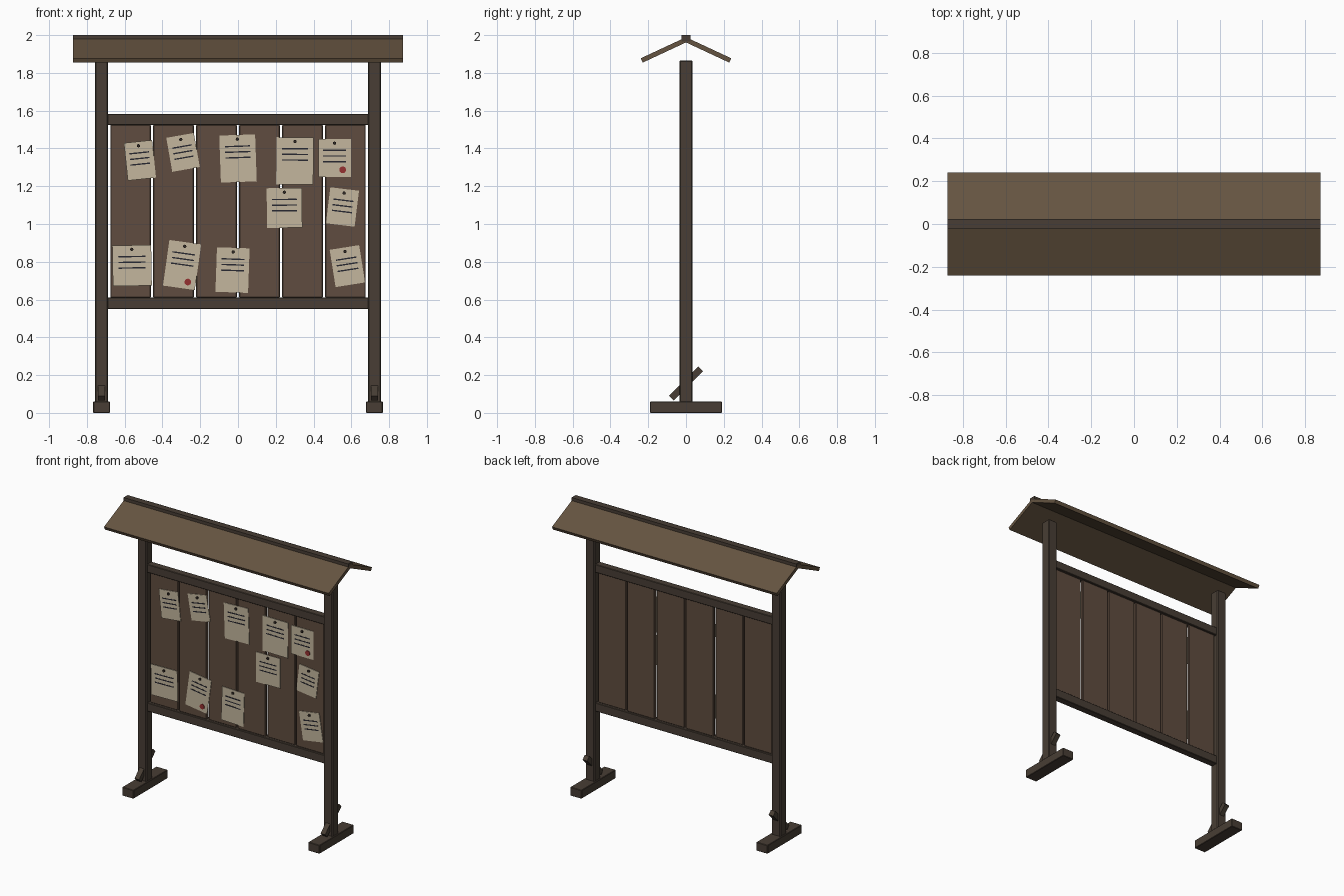
import bpy
from math import radians
from mathutils import Matrix, Vector

if "Cube" in bpy.data.objects:
    bpy.data.objects.remove(bpy.data.objects["Cube"])


def material(name, r, g, b):
    m = bpy.data.materials.new(name)
    m.diffuse_color = (r, g, b, 1)
    m.use_nodes = True
    m.node_tree.nodes["Principled BSDF"].inputs["Base Color"].default_value = m.diffuse_color
    return m


DARK = material("dark_wood", 0.065, 0.048, 0.035)
PLANK = material("plank_wood", 0.115, 0.073, 0.05)
ROOF = material("roof_wood", 0.13, 0.088, 0.052)
PAPER = material("paper", 0.55, 0.47, 0.34)
INK = material("ink", 0.02, 0.02, 0.03)
PIN = material("pin_iron", 0.03, 0.022, 0.018)
WAX = material("wax", 0.3, 0.03, 0.03)


def place(ob, name, mat, matrix):
    ob.name = name
    ob.data.materials.append(mat)
    ob.matrix_world = matrix
    return ob


def box(name, loc, size, mat, rot=None, bevel=0, base=Matrix()):
    bpy.ops.mesh.primitive_cube_add(size=1)
    ob = bpy.context.object
    ob.data.transform(Matrix.Diagonal((*size, 1)))
    place(ob, name, mat, base @ Matrix.Translation(loc) @ (rot or Matrix()))
    if bevel:
        mod = ob.modifiers.new("bevel", "BEVEL")
        mod.width = bevel
        mod.segments = 1
    return ob


def disc(name, loc, radius, depth, mat, base, sides):
    bpy.ops.mesh.primitive_cylinder_add(vertices=sides, radius=radius, depth=depth)
    place(bpy.context.object, name, mat,
          base @ Matrix.Translation(loc) @ Matrix.Rotation(radians(90), 4, "X"))


# Posts with feet and slanted braces
for side, s in (("left", -1), ("right", 1)):
    x = 0.7225 * s
    box(side + "_foot", (x, 0, 0.03), (0.088, 0.38, 0.06), DARK, bevel=0.003)
    box(side + "_post", (x, 0, 0.96), (0.07, 0.07, 1.81), DARK, bevel=0.005)
    box(side + "_brace", (x, 0, 0.155), (0.035, 0.22, 0.035), DARK,
        Matrix.Rotation(radians(45), 4, "X"))

# Rails
box("top_rail", (0, 0, 1.553), (1.38, 0.05, 0.057), DARK, bevel=0.003)
box("bottom_rail", (0, 0, 0.58), (1.38, 0.05, 0.06), DARK, bevel=0.003)

# Board planks, slightly uneven in depth
for i, dy in enumerate((0.002, -0.002, 0.001, -0.001, 0.002, -0.002)):
    box(f"plank_{i + 1}", ((i - 2.5) * 0.2275, dy, 1.0675), (0.215, 0.022, 0.917),
        PLANK, bevel=0.004)

# Gabled roof and ridge beam
box("ridge", (0, 0, 1.983), (1.745, 0.045, 0.034), DARK)
for name, s in (("front_roof", -1), ("back_roof", 1)):
    rot = Matrix.Rotation(radians(-25 * s), 4, "X")
    edge = Vector((0, s * 0.24, 1.877))
    box(name, edge + rot @ Vector((0, -s * 0.13, -0.0125)), (1.745, 0.26, 0.025), ROOF, rot)

# Notices: x, z, width, height, tilt, wax seal
notices = [
    (-0.519, 1.337, 0.150, 0.200, 6, 0), (-0.291, 1.379, 0.148, 0.183, 10, 0),
    (0.000, 1.347, 0.190, 0.249, 2, 0), (0.301, 1.334, 0.196, 0.249, -0.5, 0),
    (0.511, 1.350, 0.172, 0.200, 0, 1), (0.246, 1.085, 0.187, 0.210, 0.5, 0),
    (0.553, 1.090, 0.153, 0.192, -7, 0), (-0.561, 0.780, 0.206, 0.215, 1, 0),
    (-0.296, 0.783, 0.170, 0.244, -8, 1), (-0.029, 0.756, 0.173, 0.236, -2, 0),
    (0.579, 0.777, 0.158, 0.200, 9, 0),
]
for i, (x, z, w, h, tilt, seal) in enumerate(notices):
    y = -0.015 - 0.0005 * (i % 2)
    base = Matrix.Translation((x, y, z)) @ Matrix.Rotation(radians(-tilt), 4, "Y")
    n = f"notice_{i + 1}"
    box(n, (0, 0, 0), (w, 0.004, h), PAPER, base=base)
    for k in range(3):
        box(f"{n}_line_{k + 1}", (0, -0.0022, h / 2 - 0.06 - 0.03 * k),
            (w * 0.7, 0.002, 0.007), INK, base=base)
    disc(n + "_pin", (0, -0.005, h / 2 - 0.022), 0.009, 0.01, PIN, base, 8)
    if seal:
        disc(n + "_seal", (w * 0.25, -0.003, 0.037 - h / 2), 0.018, 0.006, WAX, base, 12)
